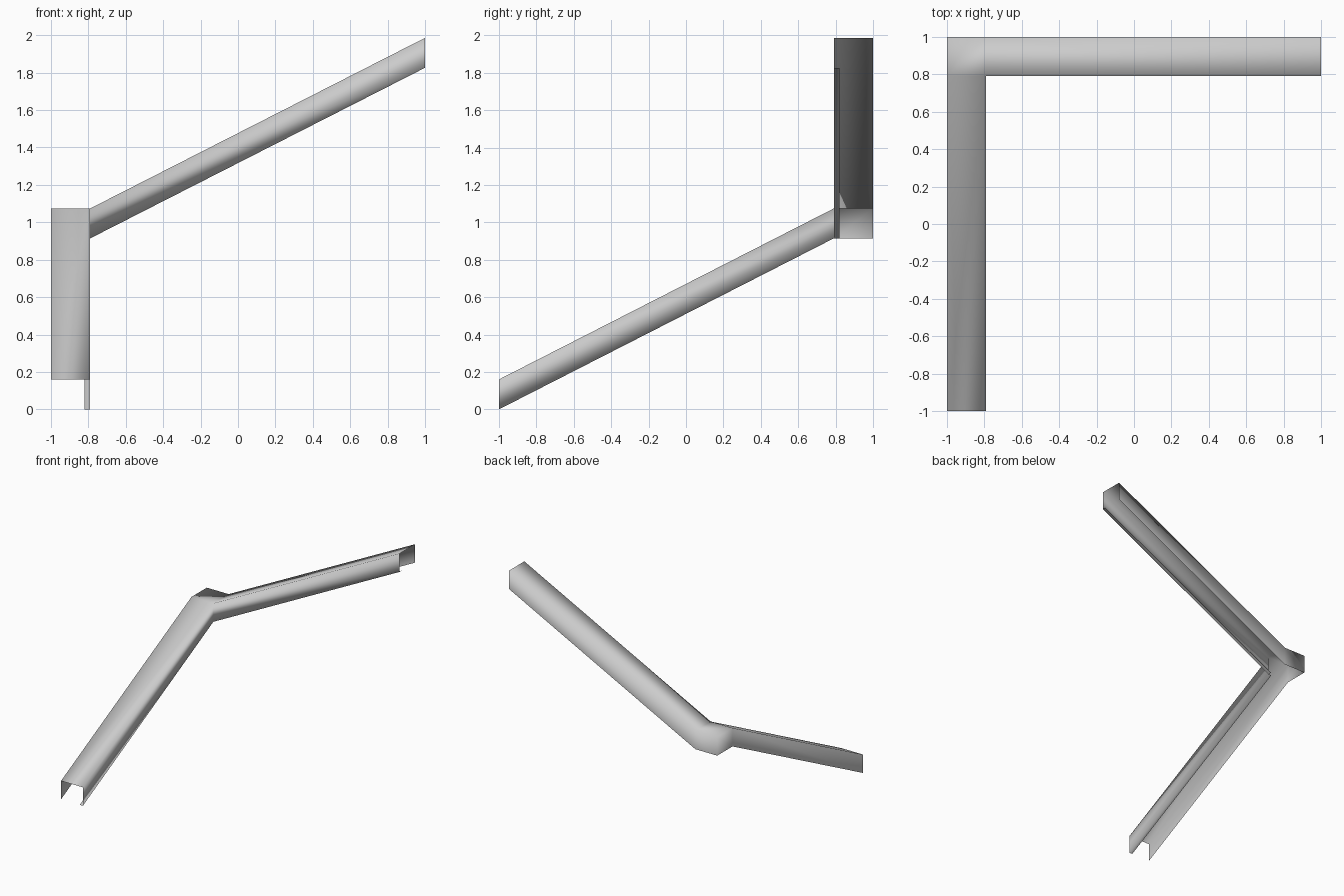
import bpy
import bmesh

cube = bpy.data.objects.get("Cube")
if cube:
    bpy.data.objects.remove(cube, do_unlink=True)

DEPTH = 0.16       # wall height
INNER = 0.79       # inner face of the bend
LIP = 0.03         # width of the inward lip
LOW, MID, HIGH = 0.0, 0.914, 1.826   # underside heights of the three levels

# Plain sheet metal
metal = bpy.data.materials.new("light grey metal")
metal.use_nodes = True
grey = (0.6, 0.6, 0.6, 1)
metal.diffuse_color = grey
metal.node_tree.nodes["Principled BSDF"].inputs["Base Color"].default_value = grey

bm = bmesh.new()


def rail(points, lift=0.0):
    """Line of vertices along one long edge of the channel."""
    return [bm.verts.new((x, y, z + lift)) for x, y, z in points]


def strip(a, b):
    """Faces between two matching rails."""
    for i in range(len(a) - 1):
        bm.faces.new((a[i], a[i + 1], b[i + 1], b[i]))


outer_path = [(-1, -1, LOW), (-1, INNER, MID), (-1, 1, MID),
              (-INNER, 1, MID), (1, 1, HIGH)]
inner_path = [(-INNER, -1, LOW), (-INNER, INNER, MID), (1, INNER, HIGH)]

# Outer and inner side walls
outer_low, outer_top = rail(outer_path), rail(outer_path, DEPTH)
inner_low, inner_top = rail(inner_path), rail(inner_path, DEPTH)
strip(outer_low, outer_top)
strip(inner_top, inner_low)

# Sloping top plates and the level plate at the bend
strip(outer_top[:2], inner_top[:2])
strip(outer_top[3:], inner_top[1:])
bm.faces.new((outer_top[1], outer_top[2], outer_top[3], inner_top[1]))

# Narrow lips turned inward under the inner walls
lip_a = rail([(x - LIP, y, z) for x, y, z in inner_path[:2]])
lip_b = rail([(x, y + LIP, z) for x, y, z in inner_path[1:]])
strip(inner_low[:2], lip_a)
strip(inner_low[1:], lip_b)

bmesh.ops.recalc_face_normals(bm, faces=bm.faces)
bm.normal_update()
# Face the sheet outward
if max(bm.faces, key=lambda f: f.calc_center_median().z).normal.z < 0:
    bmesh.ops.reverse_faces(bm, faces=bm.faces)
for face in bm.faces:
    face.smooth = True

mesh = bpy.data.meshes.new("corner_channel")
bm.to_mesh(mesh)
bm.free()
mesh.materials.append(metal)
channel = bpy.data.objects.new("corner_channel", mesh)
bpy.context.collection.objects.link(channel)
